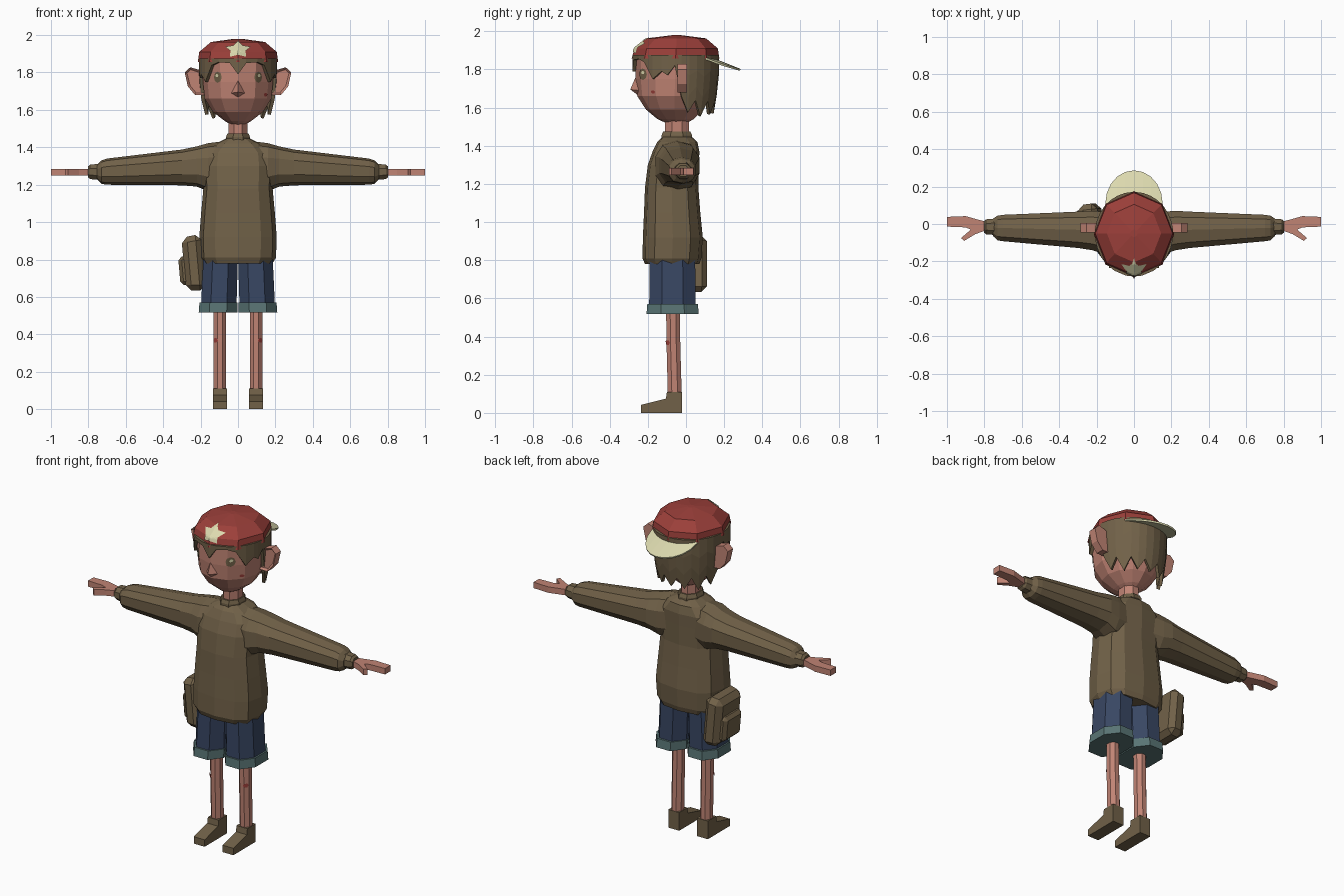
import bpy, bmesh, math
from mathutils import Vector, Matrix
from mathutils.bvhtree import BVHTree

if "Cube" in bpy.data.objects:
    bpy.data.objects.remove(bpy.data.objects["Cube"])


def material(name, rgb):
    m = bpy.data.materials.new(name)
    m.diffuse_color = (*rgb, 1)
    m.use_nodes = True
    m.node_tree.nodes["Principled BSDF"].inputs["Base Color"].default_value = m.diffuse_color
    return m


SKIN = material("skin", (0.53, 0.23, 0.175))
BROWN = material("olive brown", (0.165, 0.12, 0.065))
RED = material("cap red", (0.33, 0.05, 0.042))
NAVY = material("denim navy", (0.04, 0.062, 0.125))
TEAL = material("denim teal", (0.10, 0.175, 0.175))
CREAM = material("cream", (0.72, 0.70, 0.43))


def finish(bm, name, mat):
    bmesh.ops.recalc_face_normals(bm, faces=bm.faces[:])
    me = bpy.data.meshes.new(name)
    bm.to_mesh(me)
    bm.free()
    me.materials.append(mat)
    ob = bpy.data.objects.new(name, me)
    bpy.context.collection.objects.link(ob)
    return ob


def signed_pow(v, p):
    return math.copysign(abs(v) ** p, v)


def loft(name, mat, rings, n=8, axis="z", s=1, p=1.0, half=False):
    """Closed tube; each ring is (position on axis, lo1, hi1, lo2, hi2)."""
    bm = bmesh.new()
    loops = []
    for t, a0, a1, b0, b1 in rings:
        loop = []
        for i in range(n):
            a = 2 * math.pi * (i + (0.5 if half else 0)) / n + math.pi / 2
            k = 1 / math.cos(math.pi / n) if half else 1
            u = (a0 + a1) / 2 + (a1 - a0) / 2 * signed_pow(round(math.cos(a) * k, 6), p)
            v = (b0 + b1) / 2 + (b1 - b0) / 2 * signed_pow(round(math.sin(a) * k, 6), p)
            loop.append(bm.verts.new((s * u, v, t) if axis == "z" else (s * t, u, v)))
        loops.append(loop)
    for l0, l1 in zip(loops, loops[1:]):
        for i in range(n):
            j = (i + 1) % n
            bm.faces.new((l0[i], l0[j], l1[j], l1[i]))
    bm.faces.new(loops[0])
    bm.faces.new(loops[-1])
    return finish(bm, name, mat)


def prism(name, mat, pts, lo, hi, axis, s=1, inset=0):
    """Outline extruded along an axis; optional recess in the first cap."""
    def place(p, h):
        x, y, z = {"x": (h, *p), "y": (p[0], h, p[1]), "z": (*p, h)}[axis]
        return (s * x, y, z)
    bm = bmesh.new()
    a = [bm.verts.new(place(p, lo)) for p in pts]
    b = [bm.verts.new(place(p, hi)) for p in pts]
    cap = bm.faces.new(a)
    bm.faces.new(b)
    for i in range(len(pts)):
        j = (i + 1) % len(pts)
        bm.faces.new((a[i], a[j], b[j], b[i]))
    bmesh.ops.recalc_face_normals(bm, faces=bm.faces[:])
    if inset:
        bmesh.ops.inset_individual(bm, faces=[cap], thickness=inset, depth=-inset)
    return finish(bm, name, mat)


def decal(name, mat, target, cx, cz, outline, lift=0.004):
    """Thin patch projected from the front onto a target object."""
    src = bmesh.new()
    src.from_mesh(target.data)
    tree = BVHTree.FromBMesh(src)
    src.free()
    pts = []
    for p, q in zip(outline, outline[1:] + outline[:1]):
        pts += [Vector(p).lerp(Vector(q), k / 3) for k in range(3)]
    bm = bmesh.new()

    def hit(x, z):
        loc, nor, _, _ = tree.ray_cast(Vector((x, -1, z)), Vector((0, 1, 0)))
        return bm.verts.new(loc + nor * lift)
    mid, steps, n = hit(cx, cz), 6, len(pts)
    prev = None
    for k in range(1, steps + 1):
        ring = [hit(cx + p.x * k / steps, cz + p.y * k / steps) for p in pts]
        for i in range(n):
            j = (i + 1) % n
            bm.faces.new((prev[i], prev[j], ring[j], ring[i]) if prev else (mid, ring[j], ring[i]))
        prev = ring
    return finish(bm, name, mat)


def oval(rx, rz, n=6):
    return [(rx * math.cos(2 * math.pi * i / n), rz * math.sin(2 * math.pi * i / n)) for i in range(n)]


# Head, neck, nose
head = loft("head", SKIN, [
    (1.522, -.04, .04, -.11, .01), (1.54, -.07, .07, -.15, .04), (1.59, -.135, .135, -.21, .09),
    (1.66, -.178, .178, -.255, .135), (1.75, -.188, .188, -.265, .15), (1.87, -.192, .192, -.265, .155)], 12)
loft("neck", SKIN, [(1.43, -.05, .05, -.11, .015), (1.56, -.05, .05, -.11, .015)], 8, half=True)
bm = bmesh.new()
for co in [(0, -.26, 1.77), (.038, -.245, 1.69), (-.038, -.245, 1.69), (0, -.292, 1.695), (0, -.245, 1.66)]:
    bm.verts.new(co)
bmesh.ops.convex_hull(bm, input=bm.verts[:])
finish(bm, "nose", SKIN)

# Cap, star badge and backward brim
cap = loft("cap", RED, [
    (1.857, -.215, .215, -.285, .175), (1.91, -.207, .207, -.27, .167),
    (1.963, -.145, .145, -.205, .105), (1.98, -.02, .02, -.07, -.03)], 8)
star = []
for i in range(10):
    r, a = (1 if i % 2 == 0 else .58), math.pi / 2 + i * math.pi / 5
    star.append((r * .07 * math.cos(a), r * .046 * math.sin(a)))
decal("cap_star", CREAM, cap, 0, 1.92, star, .005)
bm = bmesh.new()
rows = []
for i in range(11):
    a = math.pi * i / 10
    x, yo = .152 * math.cos(a), .11 + .175 * math.sin(a)
    rows.append([bm.verts.new((x, y, 1.868 - .4 * (y - .11) - .6 * x * x)) for y in (.08, yo)])
for r0, r1 in zip(rows, rows[1:]):
    bm.faces.new((r0[0], r0[1], r1[1], r1[0]))
brim = finish(bm, "cap_brim", CREAM)
mod = brim.modifiers.new("thickness", "SOLIDIFY")
mod.thickness, mod.offset = .01, 0

# Hair: shell round the head with a zigzag lower edge (angle from front, lower z)
keys = [(0, 1.79), (12, 1.85), (30, 1.855), (42, 1.84), (57, 1.75), (70, 1.79), (78, 1.77), (88, 1.82),
        (97, 1.66), (108, 1.575), (119, 1.64), (131, 1.555), (143, 1.635), (155, 1.565), (167, 1.63), (180, 1.57)]
keys = keys + [(360 - a, z) for a, z in reversed(keys[1:-1])]
bm = bmesh.new()
cols = []
for deg, zb in keys:
    a = math.radians(deg)
    col = []
    for u in (0, .35, .7, 1):
        z = 1.875 + (zb - 1.875) * u
        k = 1 - 1.1 * max(0, 1.76 - z) ** 1.3
        ry = .222 if math.cos(a) > 0 else .213
        col.append(bm.verts.new((.2 * k * math.sin(a), -.05 - ry * k * math.cos(a), z)))
    cols.append(col)
for c0, c1 in zip(cols, cols[1:] + cols[:1]):
    for i in range(3):
        bm.faces.new((c0[i], c1[i], c1[i + 1], c0[i + 1]))
hair = finish(bm, "hair", BROWN)
mod = hair.modifiers.new("thickness", "SOLIDIFY")
mod.thickness, mod.offset = .018, 0

# Sweater body and collar
loft("sweater_body", BROWN, [
    (.78, -.185, .185, -.215, .07), (.81, -.203, .203, -.228, .08), (.92, -.207, .207, -.226, .088),
    (1.05, -.197, .197, -.22, .075), (1.18, -.185, .185, -.215, .065), (1.30, -.19, .19, -.2, .068),
    (1.37, -.18, .18, -.175, .07), (1.42, -.12, .12, -.15, .06), (1.447, -.065, .065, -.125, .03)],
    12, p=.75)
loft("sweater_collar", BROWN, [
    (1.435, -.064, .064, -.128, .032), (1.455, -.064, .064, -.128, .032),
    (1.475, -.056, .056, -.12, .022)], 8, half=True)

# Mirrored parts
for s, side in ((1, "left"), (-1, "right")):
    loft(side + "_sleeve", BROWN, [
        (.04, -.15, .05, 1.17, 1.437), (.16, -.165, .07, 1.165, 1.422), (.22, -.145, .075, 1.19, 1.405),
        (.30, -.132, .07, 1.197, 1.388), (.70, -.095, .052, 1.2, 1.34), (.73, -.09, .047, 1.205, 1.33),
        (.755, -.065, .03, 1.23, 1.305)], 10, "x", s, p=.8)
    loft(side + "_sleeve_cuff", BROWN, [
        (.73, -.06, .03, 1.225, 1.312), (.79, -.055, .025, 1.23, 1.308), (.803, -.045, .015, 1.24, 1.297)],
        8, "x", s, half=True, p=.9)
    prism(side + "_hand", SKIN, [
        (.79, .012), (.84, .025), (.9, .042), (1.0, .038), (1.0, -.014), (.9, -.018), (.872, -.03),
        (.925, -.075), (.908, -.09), (.85, -.055), (.79, -.033)], 1.248, 1.284, "z", s)
    prism(side + "_ear", SKIN, [
        (.17, 1.79), (.21, 1.815), (.255, 1.828), (.285, 1.80), (.268, 1.725), (.23, 1.68), (.17, 1.68)],
        -.045, .005, "y", s, inset=.013)
    loft(side + "_shorts_leg", NAVY, [
        (.56, .008, .197, -.193, .05), (.82, .0, .185, -.19, .048)], 8, s=s, half=True, p=.9)
    loft(side + "_shorts_cuff", TEAL, [
        (.517, .004, .21, -.207, .067), (.57, .004, .206, -.203, .062)], 8, s=s, half=True, p=.9)
    leg = loft(side + "_leg", SKIN, [
        (.08, .064, .13, -.095, -.022), (.36, .064, .13, -.102, -.03), (.6, .064, .13, -.105, -.033)],
        8, s=s, half=True)
    prism(side + "_shoe", BROWN, [
        (-.235, 0), (-.235, .042), (-.105, .075), (-.1, .11), (-.02, .11), (-.02, 0)], .06, .133, "x", s)
    decal(side + "_knee_scrape", RED, leg, s * .118, .368, oval(.011, .013))
    decal(side + "_eye", BROWN, head, s * .106, 1.775, oval(.02, .03, 8))
    decal(side + "_eye_glint", CREAM, head, s * .108, 1.783, oval(.008, .009), .007)
decal("cheek_mark", RED, head, .145, 1.682, oval(.01, .01))


# Hip bag with front pocket
def bag_box(name, loc, size, bevel):
    bm = bmesh.new()
    bmesh.ops.create_cube(bm, size=1)
    bmesh.ops.scale(bm, vec=size, verts=bm.verts[:])
    for v in bm.verts:                      # taper the top and the outer side
        v.co.y *= .9 if v.co.x < 0 else 1
        v.co.z *= .93 if v.co.x < 0 else 1
    bmesh.ops.bevel(bm, geom=bm.edges[:], offset=bevel, segments=1, affect="EDGES")
    bmesh.ops.translate(bm, vec=loc, verts=bm.verts[:])
    bmesh.ops.rotate(bm, cent=(-.24, 0, .78), matrix=Matrix.Rotation(math.radians(-5), 3, "Y"), verts=bm.verts[:])
    finish(bm, name, BROWN)


bag_box("bag_body", (-.238, -.012, .78), (.105, .25, .305), .03)
bag_box("bag_pocket", (-.292, -.012, .745), (.05, .18, .16), .018)
